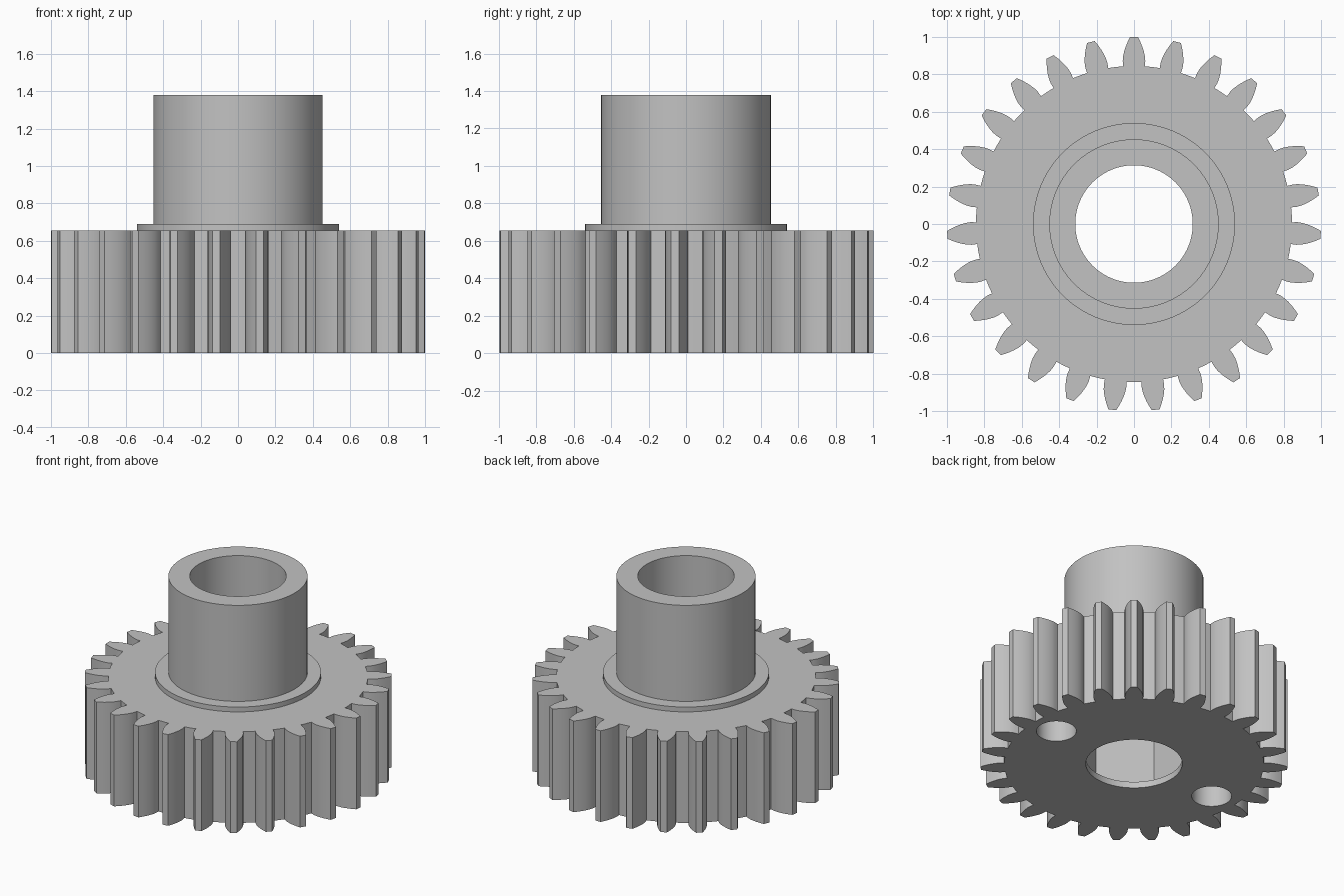
import bpy
import bmesh
from math import pi, tan, acos, sin, cos, radians

if "Cube" in bpy.data.objects:
    bpy.data.objects.remove(bpy.data.objects["Cube"], do_unlink=True)

TEETH = 27
TIP_R, PITCH_R, ROOT_R = 1.0, 0.931, 0.845
BASE_R = PITCH_R * cos(radians(20))
GEAR_TOP, COLLAR_TOP, HUB_TOP = 0.655, 0.69, 1.38
BORE_R, COLLAR_R, HUB_R = 0.314, 0.54, 0.453
SIDES = 96

grey = bpy.data.materials.new("plain grey")
grey.use_nodes = True
grey.diffuse_color = (0.54, 0.54, 0.54, 1)
grey.node_tree.nodes["Principled BSDF"].inputs["Base Color"].default_value = grey.diffuse_color


def circle(radius, sides=SIDES, cx=0, phase=0):
    """Points around a circle in the ground plane."""
    return [(cx + radius * cos(phase + 2 * pi * i / sides),
             radius * sin(phase + 2 * pi * i / sides)) for i in range(sides)]


def make_object(name, bm):
    bmesh.ops.recalc_face_normals(bm, faces=bm.faces)
    mesh = bpy.data.meshes.new(name)
    bm.to_mesh(mesh)
    bm.free()
    mesh.materials.append(grey)
    obj = bpy.data.objects.new(name, mesh)
    bpy.context.collection.objects.link(obj)
    return obj


def prism(name, outline, z0, z1):
    """Solid with a flat outline raised from z0 to z1."""
    bm = bmesh.new()
    face = bm.faces.new([bm.verts.new((x, y, z0)) for x, y in outline])
    top = bmesh.ops.extrude_face_region(bm, geom=[face])["geom"]
    verts = [v for v in top if isinstance(v, bmesh.types.BMVert)]
    bmesh.ops.translate(bm, verts=verts, vec=(0, 0, z1 - z0))
    return make_object(name, bm)


def tube(name, outer, inner, z0, z1):
    """Hollow cylinder."""
    bm = bmesh.new()
    corners = [(outer, z0), (outer, z1), (inner, z1), (inner, z0)]
    rings = [[bm.verts.new((x, y, z)) for x, y in circle(r)] for r, z in corners]
    for a, b in zip(rings, rings[1:] + rings[:1]):
        for i in range(SIDES):
            j = (i + 1) % SIDES
            bm.faces.new((a[i], a[j], b[j], b[i]))
    return make_object(name, bm)


def smooth(obj):
    bpy.ops.object.select_all(action="DESELECT")
    obj.select_set(True)
    bpy.context.view_layer.objects.active = obj
    bpy.ops.object.shade_smooth_by_angle(angle=radians(25))


def half_angle(r):
    """Half the angular width of an involute tooth at radius r."""
    inv = lambda a: tan(a) - a
    a = acos(min(1, BASE_R / r))
    return pi / (2 * TEETH) + inv(radians(20)) - inv(a) - 0.004


# Toothed outline, one tooth pointing to the back
flank = [ROOT_R] + [BASE_R + (TIP_R - BASE_R) * i / 5 for i in range(6)]
tooth = [(r, -half_angle(r)) for r in flank]
tooth += [(r, -a) for r, a in reversed(tooth)]
tooth.append((ROOT_R, pi / TEETH))
outline = []
for k in range(TEETH):
    centre = pi / 2 + 2 * pi * k / TEETH
    outline += [(r * cos(centre + a), r * sin(centre + a)) for r, a in tooth]
gear = prism("gear_body", outline, 0, GEAR_TOP)

# Bore, hexagonal pocket inside it, and two blind holes underneath
cutters = [
    prism("bore_cutter", circle(BORE_R), -0.1, 0.8),
    prism("pocket_cutter", circle(0.385, 6, phase=pi / 6), 0.045, 0.42),
    prism("left_hole_cutter", circle(0.13, 48, 0.66), -0.1, 0.33),
    prism("right_hole_cutter", circle(0.13, 48, -0.66), -0.1, 0.33),
]
for cutter in cutters:
    cutter.hide_render = True
    mod = gear.modifiers.new(cutter.name, "BOOLEAN")
    mod.operation = "DIFFERENCE"
    mod.solver = "EXACT"
    mod.object = cutter
bpy.context.view_layer.update()
evaluated = gear.evaluated_get(bpy.context.evaluated_depsgraph_get())
cut_mesh = bpy.data.meshes.new_from_object(evaluated)
gear.modifiers.clear()
gear.data = cut_mesh
for cutter in cutters:
    bpy.data.objects.remove(cutter, do_unlink=True)

# Collar and hub on top
collar = tube("collar", COLLAR_R, BORE_R, GEAR_TOP, COLLAR_TOP)
hub = tube("hub", HUB_R, BORE_R, COLLAR_TOP, HUB_TOP)
for part in (gear, collar, hub):
    smooth(part)
